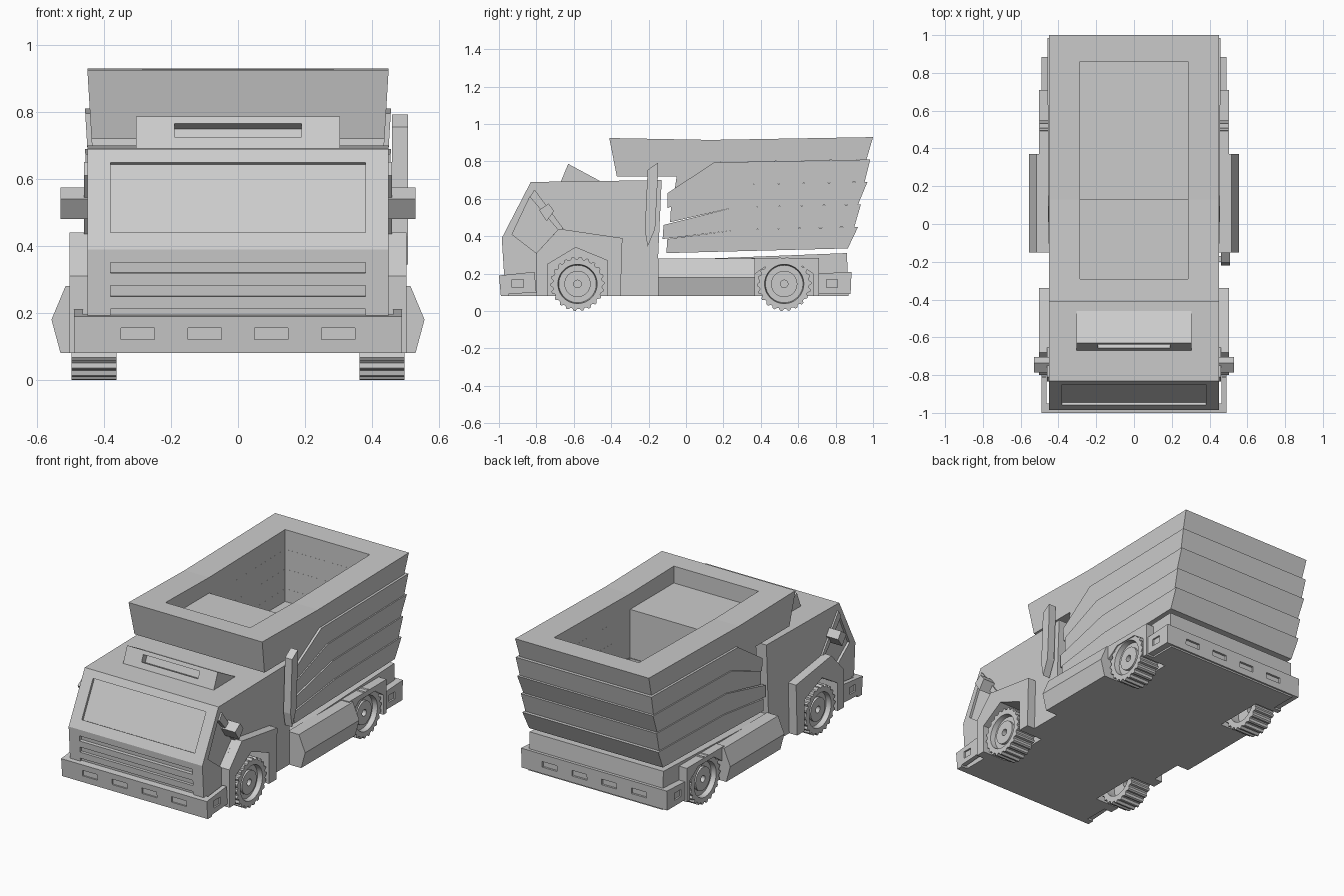
import bpy, bmesh, math

if "Cube" in bpy.data.objects:
    bpy.data.objects.remove(bpy.data.objects["Cube"])


def finish(name, bm):
    bmesh.ops.recalc_face_normals(bm, faces=bm.faces)
    me = bpy.data.meshes.new(name)
    bm.to_mesh(me)
    bm.free()
    ob = bpy.data.objects.new(name, me)
    bpy.context.collection.objects.link(ob)
    return ob


def prism(name, pts, spans, axis='x', mirror=False, taper=0.0):
    """Extrude a profile over each (a, b) span; x-axis profiles are (y, z), y-axis ones (x, z).
    taper narrows the sides linearly from the top down."""
    bm = bmesh.new()
    ztop = max(p[1] for p in pts)
    for s in ((1, -1) if mirror else (1,)):
        for a, b in spans:
            rings = []
            for e in (a, b):
                ring = []
                for u, z in pts:
                    if axis == 'x':
                        x = e - math.copysign(taper * (ztop - z), e) if taper else e
                        ring.append(bm.verts.new((s * x, u, z)))
                    else:
                        ring.append(bm.verts.new((s * u, e, z)))
                rings.append(ring)
            lo, hi = rings
            bm.faces.new(lo)
            bm.faces.new(hi)
            for i in range(len(pts)):
                j = (i + 1) % len(pts)
                bm.faces.new((lo[i], lo[j], hi[j], hi[i]))
    return finish(name, bm)


def cut(ob, *cutters):
    bpy.context.view_layer.objects.active = ob
    for c in cutters:
        c.hide_render = True
        m = ob.modifiers.new('cut', 'BOOLEAN')
        m.operation = 'DIFFERENCE'
        m.solver = 'EXACT'
        m.object = c
        bpy.ops.object.modifier_apply(modifier=m.name)


def drop(*obs):
    for o in obs:
        bpy.data.objects.remove(o)


def inset(p, q, depth):
    """Cutter profile that sinks the stretch p-q of a front face by depth."""
    dy, dz = q[0] - p[0], q[1] - p[1]
    n = math.hypot(dy, dz)
    ny, nz = -dz / n, dy / n
    off = lambda v, d: (v[0] + ny * d, v[1] + nz * d)
    return [off(p, .03), off(q, .03), off(q, -depth), off(p, -depth)]


def rect(y0, y1, z0, z1):
    return [(y0, z0), (y1, z0), (y1, z1), (y0, z1)]


# wheel arch cutters
front_arch = prism('front_arch_cutter', [(-.74, 0), (-.74, .25), (-.59, .34), (-.42, .27), (-.42, 0)],
                   [(.34, .6)], mirror=True)
rear_arch = prism('rear_arch_cutter', [(.37, 0), (.37, .2), (.45, .255), (.6, .255), (.68, .2), (.68, 0)],
                  [(.34, .6)], mirror=True)

# cab with windshield, grille and side window recesses
cab = prism('cab', [(-.965, .08), (-.985, .39), (-.83, .69), (-.13, .70), (-.15, .27), (-.15, .08)],
            [(-.45, .45)])
recesses = [prism('windshield_cutter', inset((-.959, .44), (-.851, .65), .015), [(-.38, .38)]),
            prism('side_window_cutter', [(-.835, .61), (-.685, .435), (-.80, .31), (-.93, .41)],
                  [(.435, .6)], mirror=True)]
for z in (.335, .265, .195):
    recesses.append(prism('grille_cutter', inset((-.980, z - .016), (-.982, z + .016), .02), [(-.38, .38)]))
cut(cab, front_arch, *recesses)
drop(*recesses)

# front fenders, window pillars and mirrors
fender = prism('front_fenders', [(-.80, .08), (-.80, .31), (-.68, .44), (-.34, .39), (-.35, .08)],
               [(.44, .503)], mirror=True)
cut(fender, front_arch)
prism('window_pillars', [(-.81, .65), (-.835, .61), (-.685, .435), (-.655, .44)], [(.44, .46)], mirror=True)
prism('mirrors', [(-.785, .54), (-.735, .575), (-.705, .535), (-.745, .48)], [(.43, .53)], mirror=True)

# roof light bar
roof_light = prism('roof_light', [(-.67, .69), (-.63, .787), (-.45, .69)], [(-.305, .305)])
slot = prism('roof_slot_cutter', inset((-.656, .725), (-.639, .765), .04), [(-.19, .19)])
cut(roof_light, slot)
drop(slot)

# exhaust stack, right side only
stack = prism('exhaust_stack', [(-.205, .755), (-.15, .793), (-.15, .73), (-.165, .44), (-.205, .345), (-.22, .43)],
              [(.46, .508)])
prism('exhaust_bracket', rect(-.2, -.17, .45, .52), [(.44, .47)])

# chassis, rear fenders and side pods
chassis = prism('chassis', [(-.16, .08), (-.16, .27), (.86, .31), (.87, .08)], [(-.45, .45)])
rear_fender = prism('rear_fenders', rect(.35, .71, .08, .285), [(.44, .503)], mirror=True)
cut(chassis, rear_arch)
cut(rear_fender, rear_arch)
prism('side_pods', [(.44, .08), (.53, .08), (.557, .18), (.515, .28), (.44, .28)], [(-.15, .37)],
      axis='y', mirror=True)

# bumpers with lamp recesses
lamps = [(-.35, -.25), (-.15, -.05), (.05, .15), (.25, .35)]
f_lamp = prism('front_lamp_cutter', rect(-1.05, -.985, .12, .155), lamps)
r_lamp = prism('rear_lamp_cutter', rect(.87, .95, .13, .165), lamps)
side_lamp = prism('side_lamp_cutter', rect(-.93, -.87, .125, .168), [(.48, .6)], mirror=True)
rear_side_lamp = prism('rear_side_lamp_cutter', rect(.75, .81, .125, .168), [(.48, .6)], mirror=True)
front_bumper = prism('front_bumper', [(-.99, .08), (-1, .19), (-.95, .195), (-.95, .08)], [(-.49, .49)])
bumper_arms = prism('front_bumper_arms', [(-.96, .09), (-.96, .194), (-.81, .21), (-.80, .10)],
                    [(.463, .49)], mirror=True)
rear_bumper = prism('rear_bumper', [(.70, .09), (.70, .2), (.885, .21), (.88, .09)], [(-.49, .49)])
cut(front_bumper, f_lamp)
cut(bumper_arms, side_lamp)
cut(rear_bumper, r_lamp, rear_side_lamp)
drop(f_lamp, r_lamp, side_lamp, rear_side_lamp)

# dump bed: lapped layers, hollowed with a stepped floor
layers = [
    [(-.41, .925), (.13, .915), (1, .93), (.965, .81), (.15, .795), (-.06, .65), (-.05, .72), (-.37, .72)],
    [(.985, .81), (.15, .795), (-.10, .63), (-.10, .55), (.21, .675), (.955, .69)],
    [(.97, .69), (.21, .675), (-.08, .56), (-.085, .475), (.26, .555), (.92, .57)],
    [(.935, .57), (.26, .555), (-.12, .46), (-.125, .385), (.28, .435), (.90, .45)],
    [(.92, .45), (.28, .435), (-.10, .385), (-.105, .31), (.865, .335)],
]
hollow = prism('bed_hollow_cutter', [(-.29, 1), (.86, 1), (.86, .49), (.13, .49), (.13, .82), (-.29, .82)],
               [(-.285, .285)])
for i, pts in enumerate(layers):
    w = .45 if i == 0 else .457
    layer = prism(f'bed_layer_{i + 1}', pts, [(-w, w)], taper=.06)
    if i < 4:
        cut(layer, hollow)
drop(hollow, front_arch, rear_arch)


# wheels: toothed tyre with recessed rim and a through hole
def wheel(name, y, side, teeth=22):
    bm = bmesh.new()
    n = teeth * 4
    xo, xi = .497, .363
    section = [(.02, xo - .015), (.07, xo - .015), (.07, xo - .03), (.1, xo - .03), (.105, xo), (None, xo),
               (None, xi), (.1, xi), (.1, xi + .06), (.02, xi + .06)]
    rings = []
    for r, x in section:
        ring = []
        for k in range(n):
            a = 2 * math.pi * k / n
            rr = r or (.145 if k % 4 < 2 else .133)
            ring.append(bm.verts.new((side * x, y + rr * math.cos(a), .145 + rr * math.sin(a))))
        rings.append(ring)
    for i, a in enumerate(rings):
        b = rings[(i + 1) % len(rings)]
        for k in range(n):
            j = (k + 1) % n
            bm.faces.new((a[k], a[j], b[j], b[k]))
    finish(name, bm)


for side, tag in ((1, 'right'), (-1, 'left')):
    wheel(f'front_wheel_{tag}', -.58, side)
    wheel(f'rear_wheel_{tag}', .525, side)
